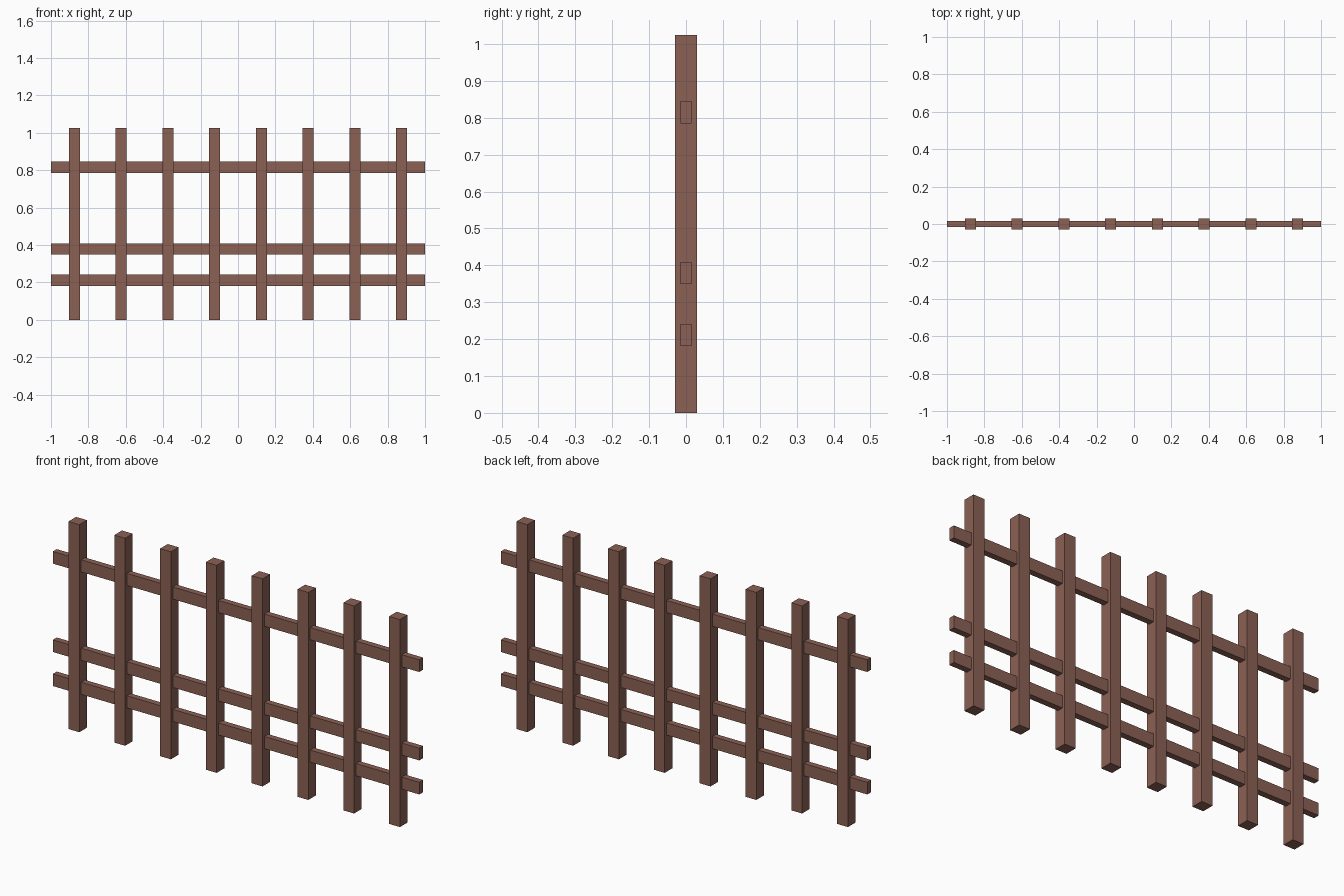
import bpy

if "Cube" in bpy.data.objects:
    bpy.data.objects.remove(bpy.data.objects["Cube"])

wood = bpy.data.materials.new("brown_wood")
wood.diffuse_color = (0.26, 0.12, 0.09, 1.0)
wood.use_nodes = True
wood.node_tree.nodes["Principled BSDF"].inputs["Base Color"].default_value = wood.diffuse_color


def box(name, size, centre):
    bpy.ops.mesh.primitive_cube_add(size=1, location=centre)
    obj = bpy.context.object
    obj.name = name
    obj.scale = size
    bpy.ops.object.transform_apply(location=False, rotation=False, scale=True)
    obj.data.materials.append(wood)
    return obj


POST_WIDTH, POST_HEIGHT = 0.059, 1.024
RAIL_DEPTH, RAIL_HEIGHT = 0.03, 0.06

# Eight evenly spaced square posts
for i in range(8):
    box(f"post_{i + 1}", (POST_WIDTH, POST_WIDTH, POST_HEIGHT),
        (-0.875 + 0.25 * i, 0, POST_HEIGHT / 2))

# Three full-length rails running through the posts
for name, z in (("lower_rail", 0.211), ("middle_rail", 0.379), ("upper_rail", 0.815)):
    box(name, (2.0, RAIL_DEPTH, RAIL_HEIGHT), (0, 0, z))
